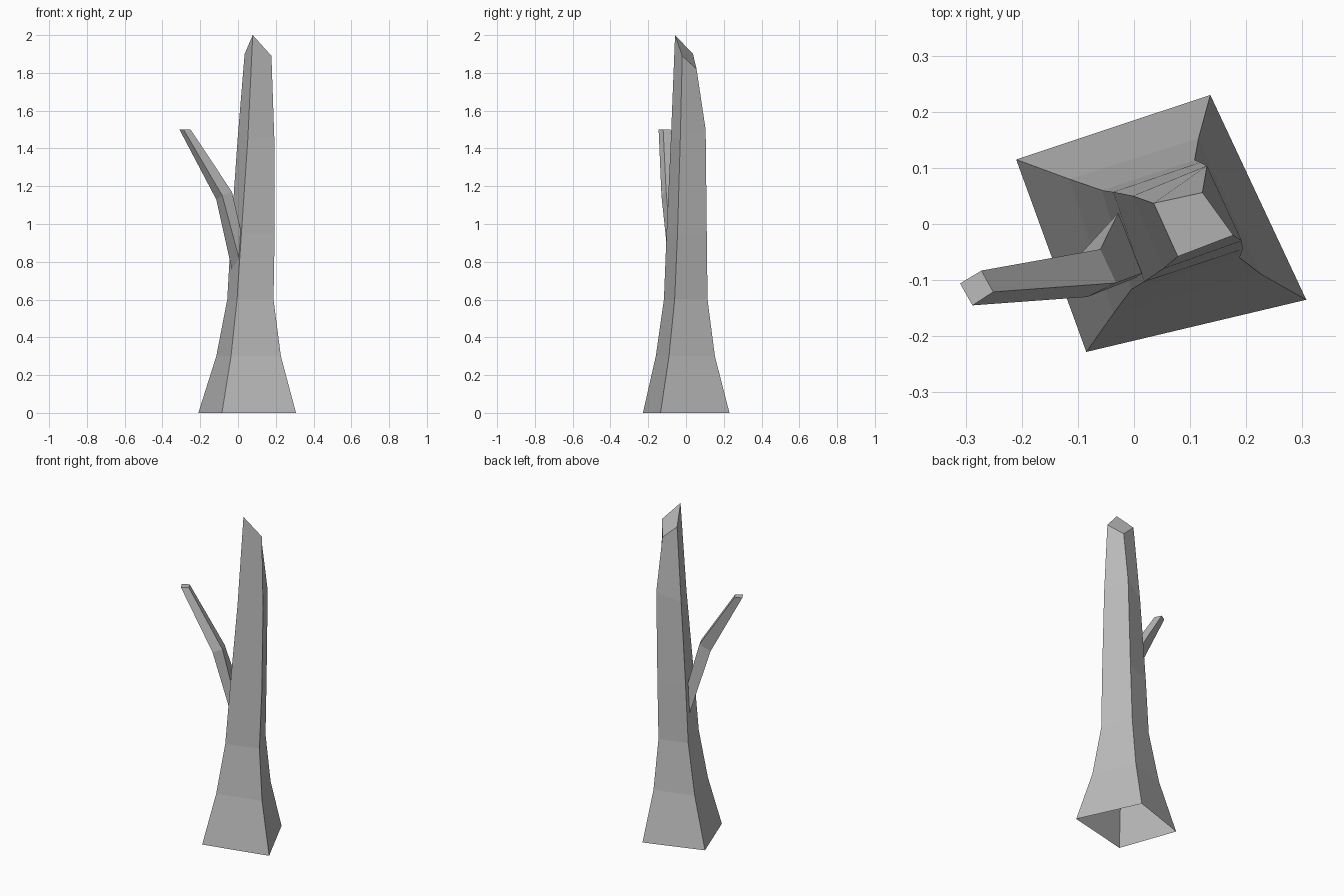
import bpy
import bmesh

cube = bpy.data.objects.get("Cube")
if cube:
    bpy.data.objects.remove(cube, do_unlink=True)


def make_material(name, colour):
    material = bpy.data.materials.new(name)
    material.use_nodes = True
    material.diffuse_color = colour
    material.node_tree.nodes["Principled BSDF"].inputs["Base Color"].default_value = colour
    return material


def loft(name, sections, material, closed_bottom=False):
    """Skin a stack of four-cornered sections, with a flat-shaded end cap."""
    bm = bmesh.new()
    rings = [[bm.verts.new(point) for point in section] for section in sections]
    for low, high in zip(rings, rings[1:]):
        for i in range(len(low)):
            j = (i + 1) % len(low)
            bm.faces.new((low[i], low[j], high[j], high[i]))
    bm.faces.new(rings[-1])
    if closed_bottom:
        bm.faces.new(list(reversed(rings[0])))
    mesh = bpy.data.meshes.new(name)
    bm.to_mesh(mesh)
    bm.free()
    mesh.materials.append(material)
    obj = bpy.data.objects.new(name, mesh)
    bpy.context.collection.objects.link(obj)
    return obj


def level(z, *corners):
    """Place plan corners at one height."""
    return [(x, y, z) for x, y in corners]


bark = make_material("grey bark", (0.5, 0.5, 0.5, 1.0))

# Trunk: flared root, slim shaft and slanted broken top, open underneath
# Corners run back-left, front, right, back around the plan
trunk_sections = [
    level(0, (-.21, .115), (-.085, -.228), (.307, -.135), (.136, .23)),
    level(.3, (-.115, .08), (-.037, -.16), (.227, -.09), (.115, .153)),
    level(.6, (-.057, .06), (-.005, -.117), (.188, -.06), (.108, .114)),
    level(.95, (-.037, .057), (.018, -.103), (.194, -.045), (.118, .11)),
    [(-.002, .05, 1.45), (.052, -.08, 1.45), (.192, -.03, 1.46), (.13, .104, 1.5)],
    [(.035, .037, 1.9), (.078, -.058, 2), (.177, -.02, 1.89), (.122, .056, 1.82)],
]
loft("trunk", trunk_sections, bark)

# Branch: bent square limb growing out of the side of the trunk
branch_sections = [
    [(-.033, .012, .76), (.005, -.095, .82), (.014, -.088, .97), (-.028, .02, .95)],
    [(-.115, -.075, 1.13), (-.083, -.13, 1.15), (-.032, -.105, 1.17), (-.06, -.045, 1.17)],
    level(1.5, (-.31, -.106), (-.288, -.145), (-.251, -.121), (-.272, -.083)),
]
loft("branch", branch_sections, bark, closed_bottom=True)
